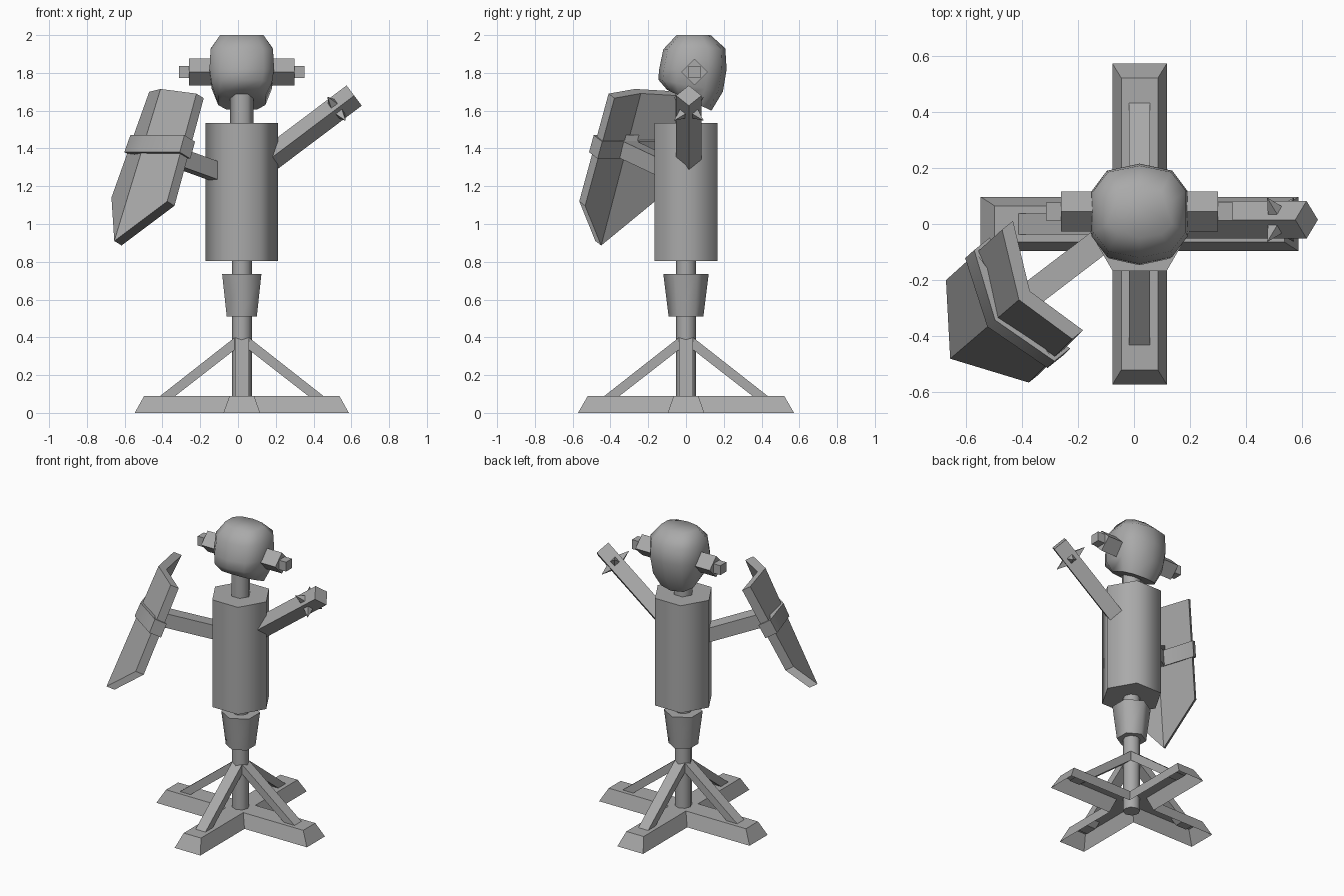
import bpy, bmesh, math
from mathutils import Vector, Matrix

if "Cube" in bpy.data.objects:
    bpy.data.objects.remove(bpy.data.objects["Cube"])

GREY = (0.4, 0.4, 0.4, 1)
mat = bpy.data.materials.new("plain grey")
mat.use_nodes = True
mat.diffuse_color = GREY
mat.node_tree.nodes["Principled BSDF"].inputs["Base Color"].default_value = GREY
CX = 0.02  # centre line of the post


def loft(name, rings, caps=(True, True), smooth=0):
    """Join equal rings of points into one skin."""
    bm = bmesh.new()
    loops = [[bm.verts.new(p) for p in r] for r in rings]
    n = len(loops[0])
    for a, b in zip(loops, loops[1:]):
        for i in range(n):
            j = (i + 1) % n
            bm.faces.new((a[i], a[j], b[j], b[i]))
    if caps[0]:
        bm.faces.new(loops[0][::-1])
    if caps[1]:
        bm.faces.new(loops[-1])
    bmesh.ops.recalc_face_normals(bm, faces=bm.faces)
    me = bpy.data.meshes.new(name)
    bm.to_mesh(me)
    bm.free()
    me.materials.append(mat)
    ob = bpy.data.objects.new(name, me)
    bpy.context.collection.objects.link(ob)
    if smooth:
        bpy.ops.object.select_all(action='DESELECT')
        ob.select_set(True)
        bpy.context.view_layer.objects.active = ob
        bpy.ops.object.shade_smooth_by_angle(angle=math.radians(smooth))
    return ob


def ngon(r, n, z, turn=0):
    return [(CX + r * math.cos(turn + math.tau * i / n),
             r * math.sin(turn + math.tau * i / n), z) for i in range(n)]


def beam(name, start, end, ra, rb=None, n=4, roll=0, smooth=0):
    """Straight n-sided bar between two points; roll 0 puts a corner on top."""
    a, b = Vector(start), Vector(end)
    d = (b - a).normalized()
    side = d.cross(Vector((0, 0, 1))).normalized()
    up = side.cross(d)
    rb = ra if rb is None else rb

    def ring(c, r):
        return [c + r * (up * math.cos(roll + math.tau * i / n)
                         + side * math.sin(roll + math.tau * i / n)) for i in range(n)]
    return loft(name, [ring(a, ra), ring(b, rb)], smooth=smooth)


# Post, tapered waist, torso and neck
loft("post", [ngon(0.053, 8, 0), ngon(0.053, 8, 0.82)], smooth=61)
loft("waist", [ngon(0.092, 6, 0.51, math.pi / 6), ngon(0.12, 6, 0.735, math.pi / 6)], smooth=61)
loft("torso", [ngon(0.193, 6, 0.805), ngon(0.193, 6, 1.535)], smooth=61)
loft("neck", [ngon(0.063, 6, 1.5), ngon(0.063, 6, 1.72)], smooth=61)


# Cross-shaped foot, open underneath
def cross(w, lx, ly, z):
    quarter = [(lx, -w), (lx, w), (w, w), (w, ly), (-w, ly), (-w, w)]
    return [(CX + s * x, s * y, z) for s in (1, -1) for x, y in quarter]


loft("foot", [cross(0.097, 0.567, 0.572, 0), cross(0.065, 0.517, 0.52, 0.09)], caps=(False, True))

# Four braces from foot to post
profile = [(0.47, 0.06), (0.39, 0.06), (0.03, 0.34), (0.03, 0.405)]
for k, side in enumerate(("left", "back", "right", "front")):
    turn = Matrix.Rotation(k * math.pi / 2, 3, 'Z')
    loft(side + "_brace", [[turn @ Vector((r, w, z)) + Vector((CX, 0, 0)) for r, z in profile]
                           for w in (-0.037, 0.037)])

# Head: ten-sided rings (z at back, z at front, half width, y front, y back)
quad = [(1, 0.45), (0.68, 0.86), (0, 1), (-0.68, 0.86), (-1, 0.45)]
section = quad + [(-x, -y) for x, y in quad]
rings = []
for zb, zf, w, yf, yb in ((1.60, 1.71, 0.125, -0.10, 0.135), (1.70, 1.765, 0.16, -0.147, 0.195),
                          (1.82, 1.82, 0.171, -0.142, 0.215), (1.93, 1.925, 0.165, -0.12, 0.208),
                          (2.0, 2.0, 0.115, -0.05, 0.13)):
    rings.append([(CX + w * x, (yf + yb) / 2 + y * (yb - yf) / 2,
                   (zb + zf) / 2 + y * (zb - zf) / 2) for x, y in section])
loft("head", rings, smooth=60)

# Stepped pegs on each side of the head
for s, side in ((1, "left"), (-1, "right")):
    def at(d):
        return (CX + s * d, 0.045, 1.805)
    beam(side + "_ear_block", at(0.12), at(0.28), 0.071)
    beam(side + "_ear_peg", at(0.25), at(0.333), 0.045, roll=math.pi / 4)

# Raised left arm with a spike on each face
a, b = Vector((0.15, 0.015, 1.33)), Vector((0.615, 0.015, 1.68))
beam("left_arm", a, b, 0.067)
d = (b - a).normalized()
side, c = Vector((0, 1, 0)), a.lerp(b, 0.8)
up = d.cross(side)
for i in range(4):
    t = math.pi / 4 + i * math.pi / 2
    out = side * math.cos(t) + up * math.sin(t)
    beam("arm_spike_%d" % (i + 1), c + out * 0.04, c + out * 0.11, 0.032, 0.001, n=4)

# Right arm reaching forward to the shield
beam("right_arm", (-0.11, -0.055, 1.275), (-0.47, -0.33, 1.405), 0.066, roll=math.pi / 4)

# Folded shield: left edge, centre ridge and right edge, each top to bottom
edges = [(Vector((-0.47, -0.02, 1.70)), Vector((-0.67, -0.20, 1.14))),
         (Vector((-0.41, -0.27, 1.715)), Vector((-0.655, -0.48, 0.91))),
         (Vector((-0.22, -0.41, 1.69)), Vector((-0.375, -0.565, 1.12)))]
outward = Vector((-0.70, -0.56, 0.43)).normalized()


def panel(name, tops, bottoms, lift, depth, smooth=0):
    def ring(pts):
        return [p + outward * lift for p in pts] + [p + outward * (lift - depth) for p in pts[::-1]]
    return loft(name, [ring(tops), ring(bottoms)], smooth=smooth)


panel("shield", [e[0] for e in edges], [e[1] for e in edges], 0, 0.055)

# Raised strap around the shield
wide = (edges[0][0] - edges[2][0]).normalized() * 0.012


def level(z):
    pts = [e[0].lerp(e[1], (e[0].z - z) / (e[0].z - e[1].z)) for e in edges]
    return [pts[0] + wide, pts[1], pts[2] - wide]


panel("shield_strap", level(1.465), level(1.375), 0.013, 0.08, smooth=60)
